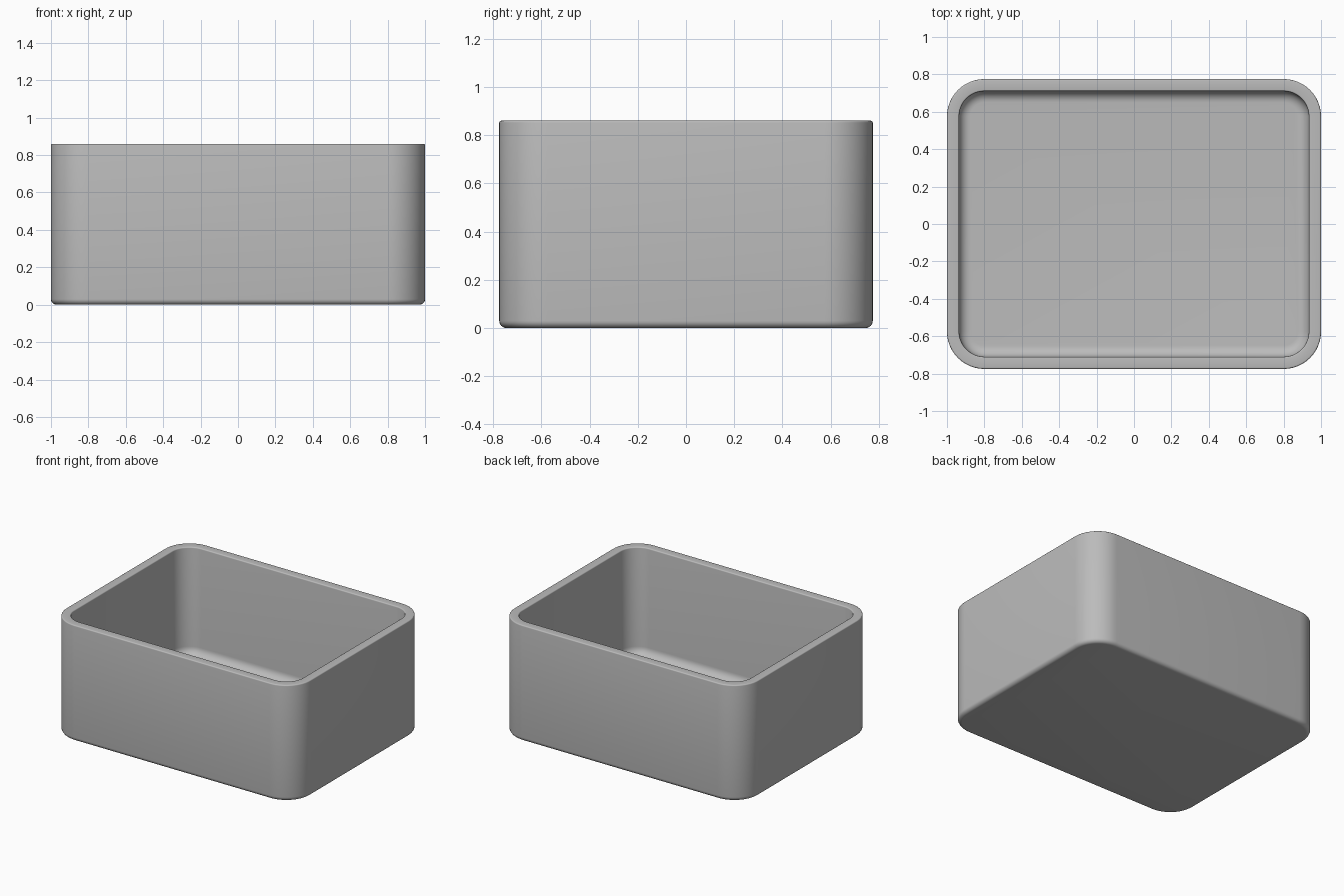
import bpy, bmesh
from math import sin, cos, pi, radians

cube = bpy.data.objects.get("Cube")
if cube:
    bpy.data.objects.remove(cube, do_unlink=True)

HALF_X, HALF_Y, HEIGHT = 1.0, 0.775, 0.86
CORNER, WALL, FLOOR = 0.2, 0.065, 0.065
STEPS = 12


def fillet(inset, z, r, start, end, n=6):
    """Arc of (inset, height) points about a centre."""
    angles = [start + (end - start) * i / n for i in range(n + 1)]
    return [(inset + r * cos(a), z + r * sin(a)) for a in angles]


def ring(bm, inset, z):
    """Rounded rectangle, offset inwards by inset."""
    r = CORNER - inset
    verts = []
    for k, (sx, sy) in enumerate([(1, 1), (-1, 1), (-1, -1), (1, -1)]):
        for i in range(STEPS + 1):
            a = (k + i / STEPS) * pi / 2
            verts.append(bm.verts.new((sx * (HALF_X - CORNER) + r * cos(a),
                                       sy * (HALF_Y - CORNER) + r * sin(a), z)))
    return verts


# Wall section: outer foot, rim edges, then the inner floor fillet
foot, lip, cove = 0.03, 0.008, 0.06
section = fillet(foot, foot, foot, 1.5 * pi, pi)
section += fillet(lip, HEIGHT - lip, lip, pi, pi / 2, 4)
section += fillet(WALL - lip, HEIGHT - lip, lip, pi / 2, 0, 4)
section += fillet(WALL + cove, FLOOR + cove, cove, pi, 1.5 * pi, 8)

# Sweep the section around the box and cap both floors
bm = bmesh.new()
rings = [ring(bm, *point) for point in section]
for low, high in zip(rings, rings[1:]):
    for i in range(len(low)):
        j = (i + 1) % len(low)
        bm.faces.new((low[i], low[j], high[j], high[i]))
bm.faces.new(rings[0][::-1])
bm.faces.new(rings[-1])
bmesh.ops.recalc_face_normals(bm, faces=bm.faces)
mesh = bpy.data.meshes.new("open_box")
bm.to_mesh(mesh)
bm.free()
box = bpy.data.objects.new("open_box", mesh)
bpy.context.collection.objects.link(box)

# Plain grey material
grey = bpy.data.materials.new("grey")
grey.use_nodes = True
colour = (0.5, 0.5, 0.5, 1)
grey.diffuse_color = colour
grey.node_tree.nodes["Principled BSDF"].inputs["Base Color"].default_value = colour
mesh.materials.append(grey)

bpy.ops.object.select_all(action='DESELECT')
box.select_set(True)
bpy.context.view_layer.objects.active = box
bpy.ops.object.shade_smooth_by_angle(angle=radians(35))
